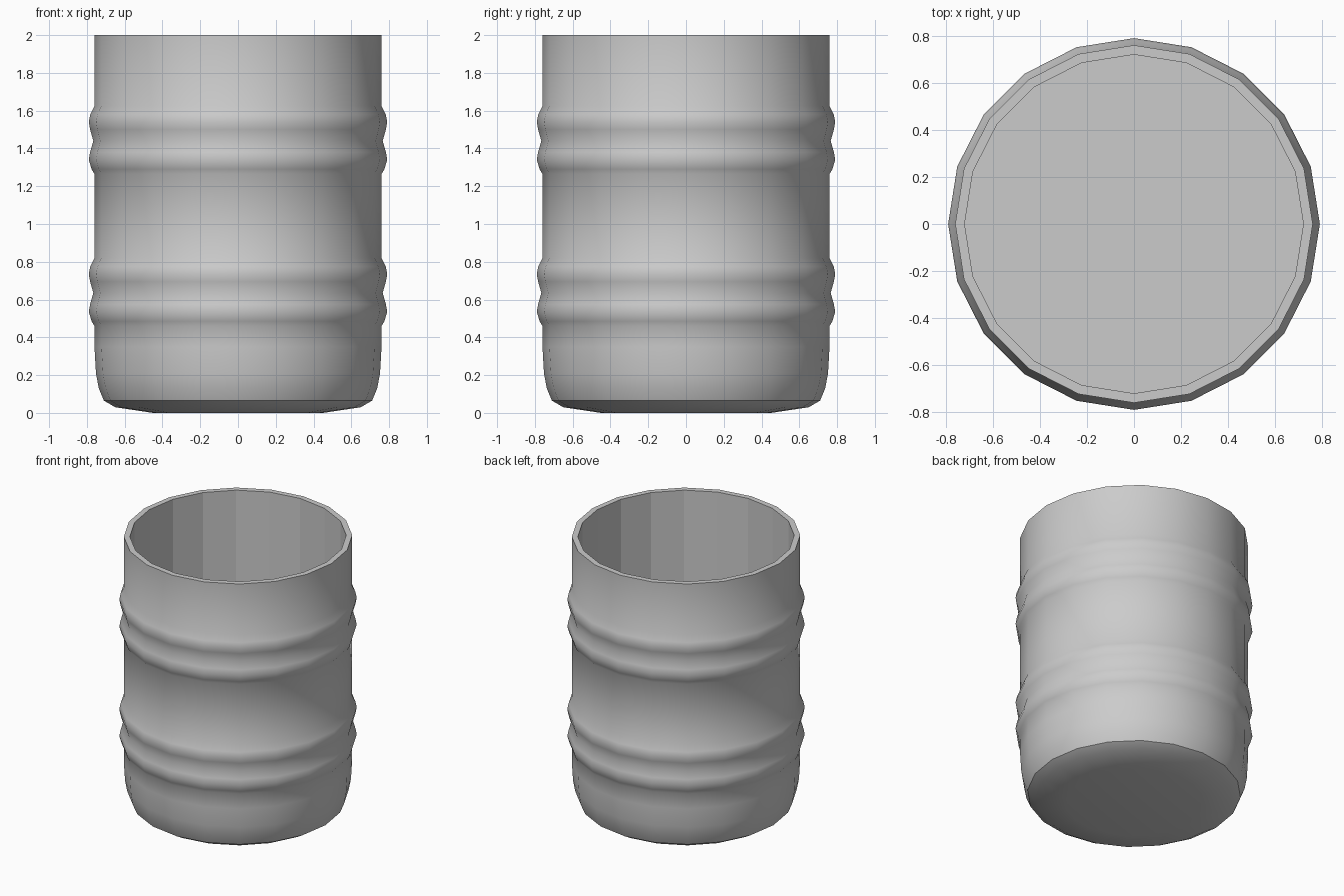
import bpy, bmesh, math

if "Cube" in bpy.data.objects:
    bpy.data.objects.remove(bpy.data.objects["Cube"])

SIDES = 20
# outer profile (radius, height), bottom to rim
outer = [(0.45, 0.0), (0.65, 0.03), (0.71, 0.065), (0.737, 0.13), (0.752, 0.21), (0.76, 0.35)]


def double_ridge(z):
    # two rounded hoops with a shallow valley between, centred on height z
    return [(0.76, z - 0.175), (0.775, z - 0.15), (0.79, z - 0.1), (0.783, z - 0.06),
            (0.766, z), (0.783, z + 0.06), (0.79, z + 0.1), (0.782, z + 0.14), (0.76, z + 0.185)]


outer += double_ridge(0.635) + double_ridge(1.44) + [(0.76, 2.0)]
# inner wall: rim edge down to the floor
inner = [(0.72, 2.0), (0.72, 0.1)]

bm = bmesh.new()


def ring(r, z):
    return [bm.verts.new((r * math.cos(2 * math.pi * i / SIDES),
                          r * math.sin(2 * math.pi * i / SIDES), z)) for i in range(SIDES)]


rings = [ring(r, z) for r, z in outer + inner]
for k, (a, b) in enumerate(zip(rings, rings[1:])):
    for i in range(SIDES):
        j = (i + 1) % SIDES
        f = bm.faces.new((a[i], a[j], b[j], b[i]))
        f.smooth = k < len(outer) - 1      # smooth outside, faceted inside
bm.faces.new(rings[0][::-1]).smooth = True  # underside
bm.faces.new(rings[-1])                     # inner floor

# crisp edges at the bottom bevel and the rim
for loop in (rings[2], rings[len(outer) - 1], rings[len(outer)]):
    for i in range(SIDES):
        bm.edges.get((loop[i], loop[(i + 1) % SIDES])).smooth = False

bmesh.ops.recalc_face_normals(bm, faces=bm.faces)
mesh = bpy.data.meshes.new("open_barrel")
bm.to_mesh(mesh)
bm.free()
barrel = bpy.data.objects.new("open_barrel", mesh)
bpy.context.collection.objects.link(barrel)
